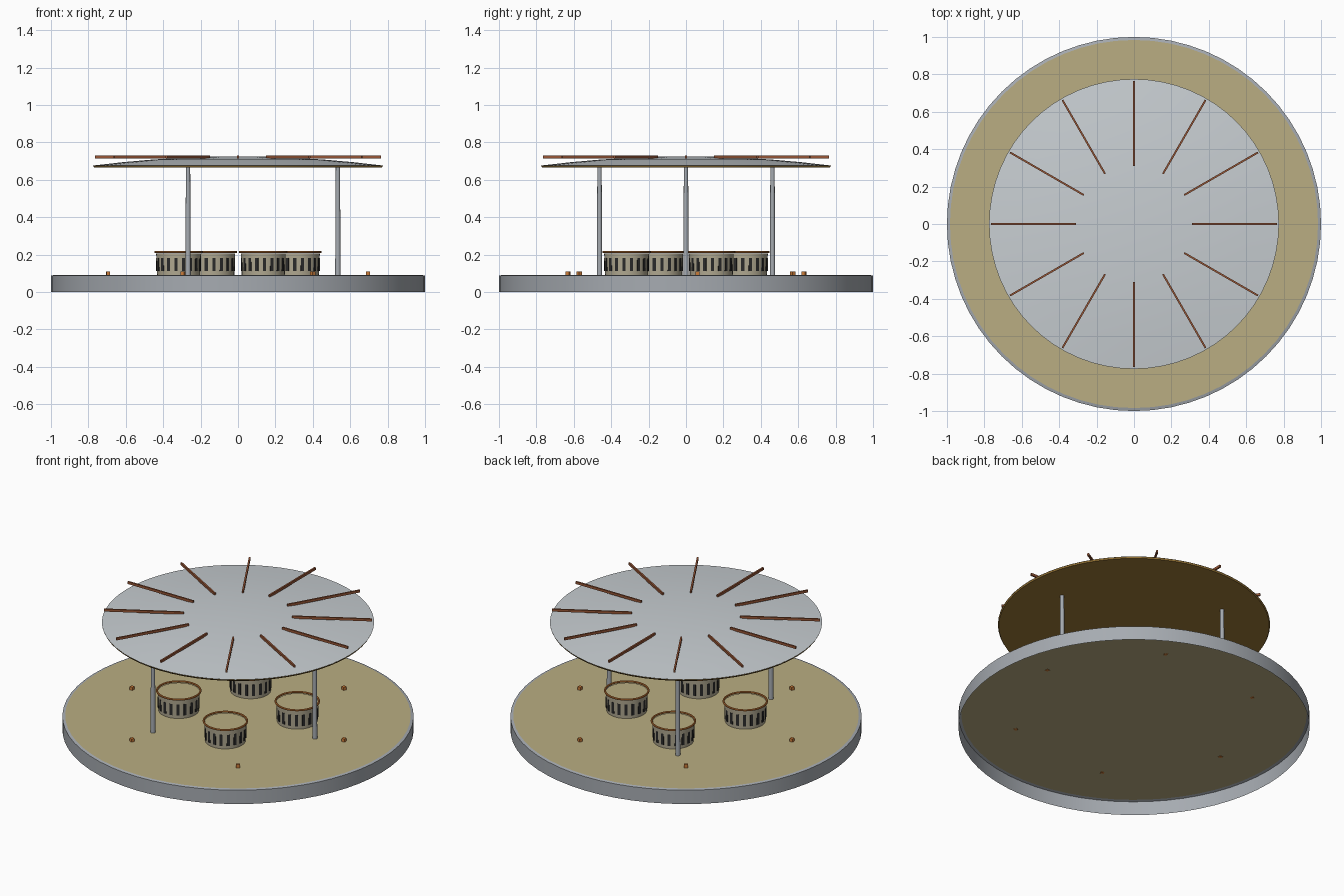
import bpy, bmesh, math
from mathutils import Matrix

if "Cube" in bpy.data.objects:
    bpy.data.objects.remove(bpy.data.objects["Cube"])


def srgb(r, g, b):
    f = lambda c: c / 12.92 if c <= 0.04045 else ((c + 0.055) / 1.055) ** 2.4
    return (f(r / 255), f(g / 255), f(b / 255), 1)


def material(name, rgb):
    m = bpy.data.materials.new(name)
    m.diffuse_color = srgb(*rgb)
    m.use_nodes = True
    m.node_tree.nodes["Principled BSDF"].inputs["Base Color"].default_value = m.diffuse_color
    return m


STEEL = material("steel grey", (166, 171, 177))
ROOF = material("pale roof grey", (200, 206, 210))
TAN = material("floor tan", (186, 174, 130))
BRASS = material("dark brass", (158, 122, 56))
COPPER = material("rib copper", (152, 86, 54))
ORANGE = material("orange trim", (205, 125, 58))
BEIGE = material("drum beige", (178, 170, 146))
DARK = material("dark panel", (42, 42, 42))


def finish(bm, name, mat, smooth=True):
    me = bpy.data.meshes.new(name)
    bm.normal_update()
    bm.to_mesh(me)
    bm.free()
    ob = bpy.data.objects.new(name, me)
    bpy.context.collection.objects.link(ob)
    me.materials.append(mat)
    if smooth:
        bpy.ops.object.select_all(action='DESELECT')
        ob.select_set(True)
        bpy.context.view_layer.objects.active = ob
        bpy.ops.object.shade_smooth_by_angle(angle=math.radians(35))
    return ob


def lathe(name, profile, mat, seg=64, at=(0, 0, 0)):
    """Revolve (radius, z) points around the vertical axis through `at`."""
    bm = bmesh.new()
    vs = [bm.verts.new((r, 0, z)) for r, z in profile]
    es = [bm.edges.new(p) for p in zip(vs, vs[1:])]
    bmesh.ops.spin(bm, geom=vs + es, cent=(0, 0, 0), axis=(0, 0, 1),
                   angle=2 * math.pi, steps=seg)
    bmesh.ops.remove_doubles(bm, verts=bm.verts, dist=1e-5)
    bmesh.ops.translate(bm, verts=bm.verts, vec=at)
    bm.normal_update()
    # make normals point outward / upward
    if sum(f.normal.z * f.calc_area() + 0.5 * f.normal.dot(
            (f.calc_center_median() - Matrix.Translation(at).translation) * f.calc_area())
            for f in bm.faces) < 0:
        bmesh.ops.reverse_faces(bm, faces=bm.faces)
    return finish(bm, name, mat)


def boxes(name, size, mats, mat):
    bm = bmesh.new()
    for m in mats:
        bmesh.ops.create_cube(bm, size=1, matrix=m @ Matrix.Diagonal((*size, 1)))
    return finish(bm, name, mat, smooth=False)


def polar(angle, radius, z, centre=(0, 0)):
    return (Matrix.Translation((*centre, 0)) @ Matrix.Rotation(angle, 4, 'Z')
            @ Matrix.Translation((radius, 0, z)))


# Platform: open-bottomed rim with a floor disc on top
lathe("platform_rim", [(1, 0), (1, 0.087), (0.984, 0.091)], STEEL, 64)
lathe("platform_floor", [(0.984, 0.091), (0, 0.091)], TAN, 64)

# Roof: shallow dome over a flat brass ceiling
dome = [(0.775 * t, 0.725 - 0.049 * t * t) for t in (1, 0.8, 0.6, 0.4, 0.2, 0)]
lathe("roof_dome", dome, ROOF, 64)
lathe("roof_ceiling", [(0, 0.666), (0.77, 0.666), (0.775, 0.675)], BRASS, 64)
boxes("roof_ribs", (0.455, 0.01, 0.015),
      [polar(math.radians(30 * i), 0.5375, 0.722) for i in range(12)], COPPER)

# Three posts
for i in range(3):
    a = math.radians(120 * i)
    lathe(f"post_{i + 1}", [(0.0145, 0.091), (0.0115, 0.67)], STEEL, 16,
          (0.534 * math.cos(a), 0.534 * math.sin(a), 0))

# Four drums with dark slats and an orange hoop
for i in range(4):
    a = math.radians(23 + 90 * i)
    c = (0.345 * math.cos(a), 0.345 * math.sin(a))
    at = (*c, 0)
    lathe(f"drum_{i + 1}", [(0.115, 0.091), (0.12, 0.207)], BEIGE, 32, at)
    lathe(f"drum_top_{i + 1}", [(0.12, 0.207), (0, 0.207)], TAN, 32, at)
    hoop = [(0.124 + 0.006 * math.cos(k * math.pi / 4),
             0.214 + 0.006 * math.sin(k * math.pi / 4)) for k in range(9)]
    lathe(f"drum_hoop_{i + 1}", hoop, ORANGE, 32, at)
    boxes(f"drum_slats_{i + 1}", (0.006, 0.017, 0.07),
          [polar(a + math.radians(20 * k), 0.1165, 0.146, c) for k in range(18)], DARK)

# Small floor lamps
boxes("floor_lamps", (0.02, 0.02, 0.021),
      [polar(math.radians(5 + 60 * i), 0.697, 0.1) for i in range(6)], ORANGE)
